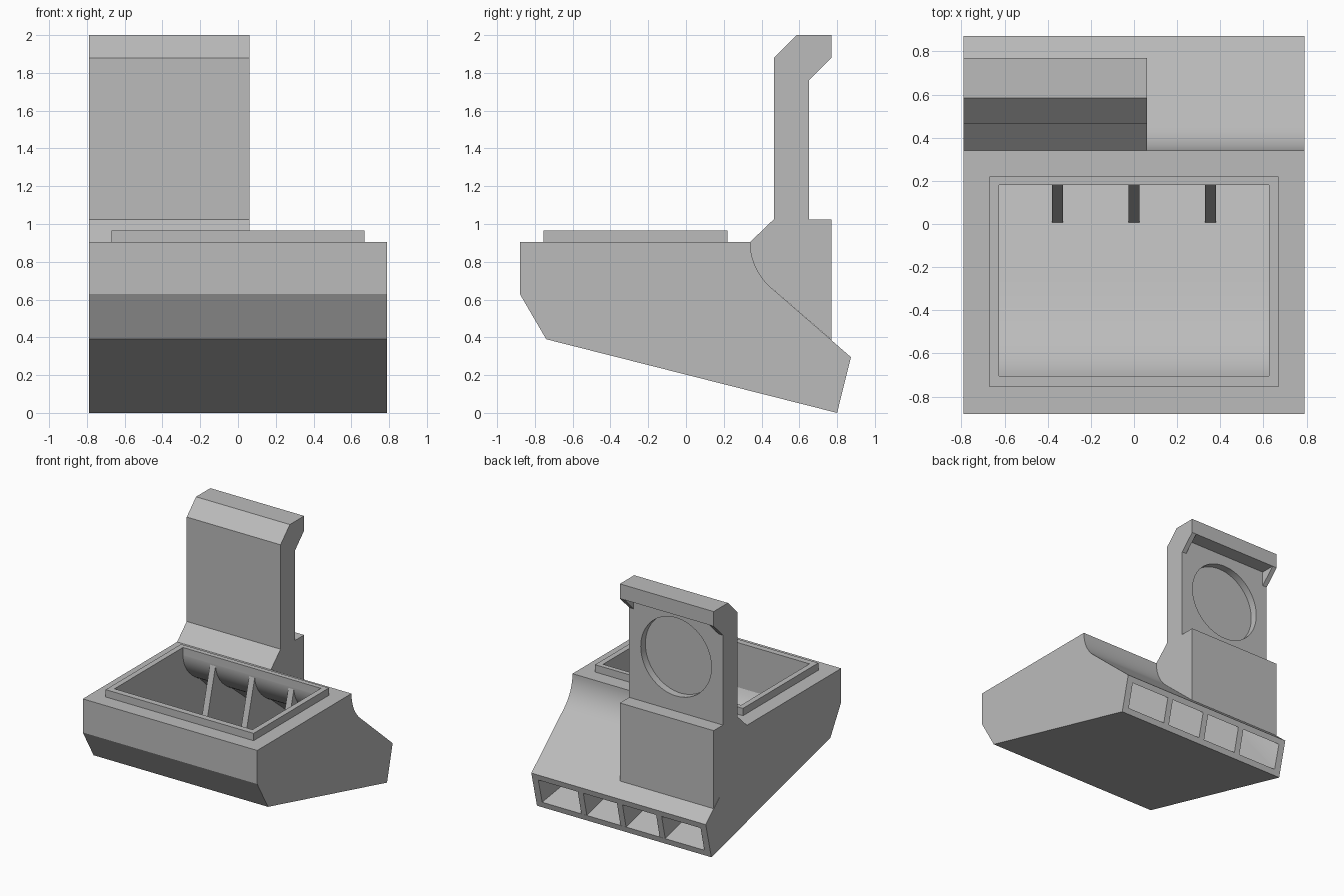
import bpy
import math
from mathutils import Matrix

if "Cube" in bpy.data.objects:
    bpy.data.objects.remove(bpy.data.objects["Cube"], do_unlink=True)

grey = bpy.data.materials.new("plain grey")
grey.use_nodes = True
grey.diffuse_color = (0.5, 0.5, 0.5, 1)
grey.node_tree.nodes["Principled BSDF"].inputs["Base Color"].default_value = (0.5, 0.5, 0.5, 1)

import bmesh


def make_object(name, bm):
    bmesh.ops.recalc_face_normals(bm, faces=bm.faces)
    mesh = bpy.data.meshes.new(name)
    bm.to_mesh(mesh)
    bm.free()
    mesh.materials.append(grey)
    obj = bpy.data.objects.new(name, mesh)
    bpy.context.collection.objects.link(obj)
    return obj


def extrude_x(name, profile, x0, x1):
    """Solid from a (y, z) outline swept between two x positions."""
    bm = bmesh.new()
    face = bm.faces.new([bm.verts.new((x0, y, z)) for y, z in profile])
    new = bmesh.ops.extrude_face_region(bm, geom=[face])["geom"]
    verts = [g for g in new if isinstance(g, bmesh.types.BMVert)]
    bmesh.ops.translate(bm, verts=verts, vec=(x1 - x0, 0, 0))
    return make_object(name, bm)


def activate(obj):
    bpy.ops.object.select_all(action="DESELECT")
    obj.select_set(True)
    bpy.context.view_layer.objects.active = obj


def cut(obj, cutter):
    mod = obj.modifiers.new("cut", "BOOLEAN")
    mod.operation = "DIFFERENCE"
    mod.solver = "EXACT"
    mod.object = cutter
    activate(obj)
    bpy.ops.object.modifier_apply(modifier=mod.name)


def smooth(obj):
    activate(obj)
    bpy.ops.object.shade_smooth_by_angle(angle=math.radians(25))


HALF = 0.79
PLATE_RIGHT = 0.06

# Concave sweep between the top deck and the sloping back
RADIUS = 0.32
sweep = []
for i in range(13):
    a = math.radians(48.6) * i / 12
    sweep.append((0.34 + RADIUS * (1 - math.cos(a)), 0.905 - RADIUS * math.sin(a)))

# Main body and raised rim
body = extrude_x("body", [(-0.88, 0.63), (-0.88, 0.905)] + sweep
                 + [(0.873, 0.295), (0.80, 0.0), (-0.74, 0.39)], -HALF, HALF)
rim = extrude_x("rim", [(-0.755, 0.905), (-0.755, 0.965), (0.22, 0.965), (0.22, 0.905)],
                -0.67, 0.67)

# Hollow channel: floor point, ceiling point and half width per section
sections = [((-0.705, 1.05), (0.18, 1.05), 0.625)]
for i in range(11):
    t = i / 10
    # quadratic curves for the scooped floor and the bent ceiling
    blend = ((1 - t) ** 2, 2 * t * (1 - t), t * t)
    floor = [sum(b * p for b, p in zip(blend, c)) for c in ((-0.705, -0.62, -0.25), (0.60, 0.41, 0.316))]
    roof = [sum(b * p for b, p in zip(blend, c)) for c in ((0.18, 0.19, 0.40), (0.90, 0.74, 0.625))]
    sections.append((floor, roof, 0.625))
sections += [((0.817, 0.046), (0.859, 0.25), 0.735), ((0.95, 0.013), (0.99, 0.14), 0.77)]

bm = bmesh.new()
rings = [[bm.verts.new((x, y, z)) for x, (y, z) in
          ((-w, lo), (w, lo), (w, hi), (-w, hi))] for lo, hi, w in sections]
for a, b in zip(rings, rings[1:]):
    for i in range(4):
        j = (i + 1) % 4
        bm.faces.new((a[i], a[j], b[j], b[i]))
bm.faces.new(rings[0])
bm.faces.new(rings[-1])
bmesh.ops.triangulate(bm, faces=bm.faces)
channel = make_object("channel_cutter", bm)
for obj in (body, rim):
    cut(obj, channel)
    smooth(obj)
bpy.data.objects.remove(channel, do_unlink=True)

# Vanes dividing the outlet
vane = [(0.0, 0.23), (0.18, 0.89), (0.215, 0.80), (0.28, 0.71), (0.41, 0.64),
        (0.861, 0.26), (0.808, 0.035)]
for name, x in (("left", 0.355), ("middle", 0), ("right", -0.355)):
    extrude_x(name + "_vane", vane, x - 0.025, x + 0.025)

# Upright holder standing on the sweep
holder = extrude_x("holder", sweep[::-1] + [
    (0.465, 1.025), (0.465, 1.88), (0.585, 2.0), (0.77, 2.0), (0.77, 1.88),
    (0.65, 1.88), (0.65, 1.025), (0.77, 1.025), (0.77, 0.386)], -HALF, PLATE_RIGHT)

# Round recess in the back of the holder
bm = bmesh.new()
place = Matrix.Translation(((PLATE_RIGHT - HALF) / 2, 0.66, 1.47)) @ Matrix.Rotation(math.pi / 2, 4, "X")
bmesh.ops.create_cone(bm, cap_ends=True, segments=64, radius1=0.32, radius2=0.32,
                      depth=0.14, matrix=place)
disc = make_object("recess_cutter", bm)
cut(holder, disc)
smooth(holder)
bpy.data.objects.remove(disc, do_unlink=True)

# Gussets under the ends of the top lip
for name, x in (("right", -HALF), ("left", PLATE_RIGHT - 0.04)):
    extrude_x(name + "_gusset", [(0.65, 1.88), (0.77, 1.88), (0.65, 1.76)], x, x + 0.04)
